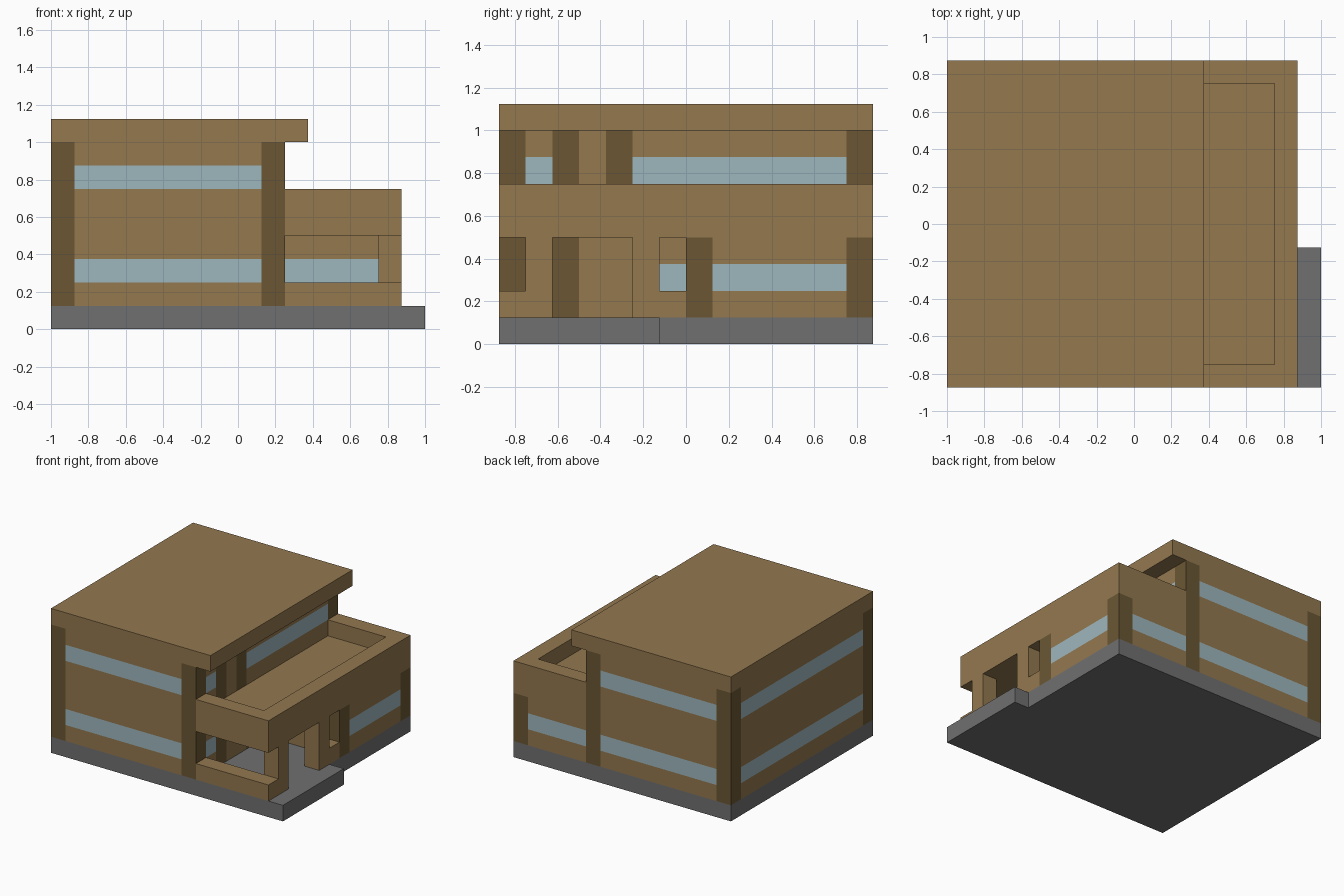
import bpy, bmesh
from mathutils import Vector

U = 0.125  # building module: all part sizes below are in modules

cube = bpy.data.objects.get("Cube")
if cube:
    bpy.data.objects.remove(cube, do_unlink=True)


def material(name, rgb):
    m = bpy.data.materials.new(name)
    m.use_nodes = True
    m.diffuse_color = (*rgb, 1)
    bsdf = m.node_tree.nodes["Principled BSDF"]
    bsdf.inputs["Base Color"].default_value = (*rgb, 1)
    bsdf.inputs["Roughness"].default_value = 0.9
    return m


WOOD = material("brown wood", (0.292, 0.188, 0.078))
DARK = material("dark timber", (0.145, 0.094, 0.034))
GLASS = material("pale blue glass", (0.337, 0.472, 0.515))
STONE = material("grey stone", (0.162, 0.162, 0.162))
WALL_MATS = [WOOD, DARK, GLASS]


def prism(name, outline, z0, z1, mats, paint=()):
    """Extrude a plan outline; paint = (material, low corner, high corner) regions."""
    bm = bmesh.new()
    base = bm.faces.new([bm.verts.new((x * U, y * U, z0 * U)) for x, y in outline])
    top = bmesh.ops.extrude_face_region(bm, geom=[base])["geom"]
    verts = [v for v in top if isinstance(v, bmesh.types.BMVert)]
    bmesh.ops.translate(bm, verts=verts, vec=(0, 0, (z1 - z0) * U))
    bmesh.ops.recalc_face_normals(bm, faces=bm.faces)
    # Cut the surface along the edges of every painted region
    for axis in range(3):
        for cut in sorted({c[axis] for _, lo, hi in paint for c in (lo, hi)}):
            co, no = Vector(), Vector()
            co[axis], no[axis] = cut * U, 1
            bmesh.ops.bisect_plane(bm, geom=bm.verts[:] + bm.edges[:] + bm.faces[:],
                                   plane_co=co, plane_no=no, dist=1e-5)
    for f in bm.faces:
        c = f.calc_center_median() / U
        for mat, lo, hi in paint:
            if all(a - 0.01 < p < b + 0.01 for a, p, b in zip(lo, c, hi)):
                f.material_index = mats.index(mat)
    # Join neighbouring faces that share a colour
    bmesh.ops.dissolve_limit(bm, angle_limit=0.01, verts=bm.verts[:],
                             edges=bm.edges[:], delimit={'MATERIAL'})
    mesh = bpy.data.meshes.new(name)
    bm.to_mesh(mesh)
    bm.free()
    for m in mats:
        mesh.materials.append(m)
    obj = bpy.data.objects.new(name, mesh)
    bpy.context.collection.objects.link(obj)
    return obj


def box(name, x, y, z, mats=(WOOD,), paint=()):
    plan = [(x[0], y[0]), (x[1], y[0]), (x[1], y[1]), (x[0], y[1])]
    return prism(name, plan, z[0], z[1], list(mats), paint)


def posts(xs, ys, z0, z1):
    """Dark corner posts, one module square."""
    return [(DARK, (x, y, z0), (x + 1, y + 1, z1)) for x in xs for y in ys]


# Stone base with entrance step
prism("stone_base", [(-8, -7), (8, -7), (8, -1), (7, -1), (7, 7), (-8, 7)],
      0, 1, [STONE])

# Two-storey main house: window bands, door panels, then posts
main_paint = [(GLASS, (-8, -7, z), (2, 7, z + 1)) for z in (2, 6)]
main_paint += [(WOOD, (2, -4, 1), (2, -2, 4)), (WOOD, (2, -4, 5), (2, -3, 8))]
main_paint += posts([-8, 1], [-7, 6], 1, 8)
main_paint += [(DARK, (2, y, z), (2, y + 1, z + 3))
               for y, z in ((-5, 1), (-2, 1), (-5, 5), (-3, 5))]
box("main_house", (-8, 2), (-7, 7), (1, 8), WALL_MATS, main_paint)
box("roof", (-8, 3), (-7, 7), (8, 9))

# Single-storey side room
room_paint = [(GLASS, (2, 0, 2), (7, 7, 3))] + posts([6], [0, 6], 1, 4)
box("side_room", (2, 7), (0, 7), (1, 4), WALL_MATS, room_paint)

# Balcony over the side room and porch
prism("balcony_parapet", [(2, -7), (7, -7), (7, 7), (2, 7),
                          (2, 6), (6, 6), (6, -6), (2, -6)], 4, 6, [WOOD])
box("balcony_floor", (2, 6), (-6, 6), (4, 5))

# Porch walls and supports
box("porch_front_wall", (2, 7), (-7, -6), (1, 2))
box("porch_corner_post", (6, 7), (-6, -5), (1, 4))
box("porch_side_post", (6, 7), (-2, -1), (1, 4))
box("porch_window_sill", (6, 7), (-1, 0), (1, 2))
